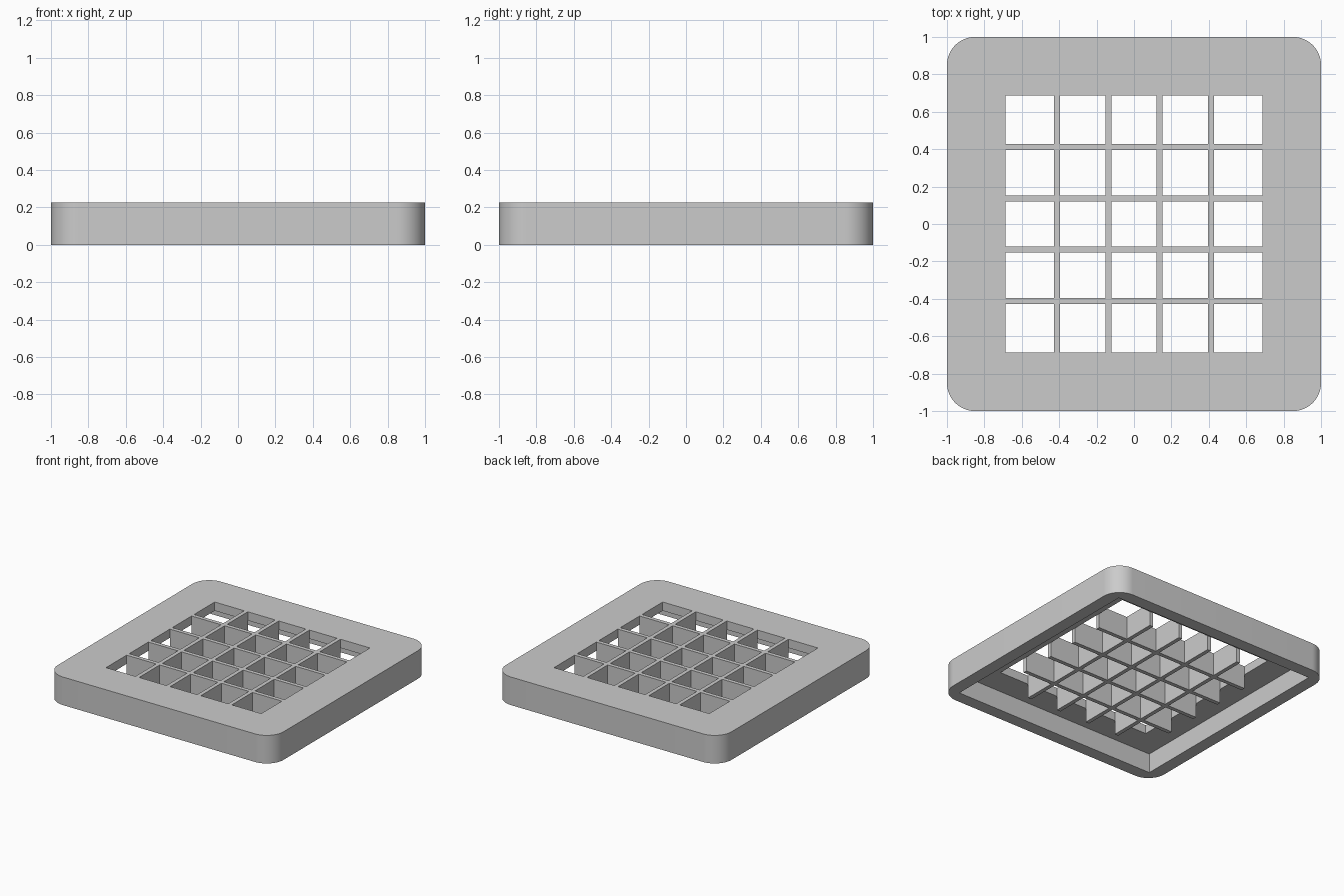
import bpy
import bmesh
import math

default = bpy.data.objects.get("Cube")
if default:
    bpy.data.objects.remove(default, do_unlink=True)

HEIGHT = 0.225
CEILING = 0.155      # underside of the top plate
OPENING = 0.688      # half width of the square opening
CAVITY = 0.9         # half width of the hollow underneath
CORNER = 0.15
BAR_BOTTOM = 0.04
BAR_WIDTH = 0.032
BAR_OFFSETS = (-0.411, -0.136, 0.136, 0.411)

grey = bpy.data.materials.new("plain grey")
grey.use_nodes = True
colour = (0.6, 0.6, 0.6, 1)
grey.diffuse_color = colour
grey.node_tree.nodes["Principled BSDF"].inputs["Base Color"].default_value = colour


def make_object(name, bm):
    mesh = bpy.data.meshes.new(name)
    bm.to_mesh(mesh)
    bm.free()
    mesh.materials.append(grey)
    obj = bpy.data.objects.new(name, mesh)
    bpy.context.collection.objects.link(obj)
    return obj


def box(name, half_x, half_y, low, high, radius=0):
    """Box centred on the z axis, with optional rounded upright edges."""
    bm = bmesh.new()
    bmesh.ops.create_cube(bm, size=2)
    for v in bm.verts:
        v.co.x *= half_x
        v.co.y *= half_y
        v.co.z = high if v.co.z > 0 else low
    if radius:
        upright = [e for e in bm.edges
                   if abs(e.verts[0].co.z - e.verts[1].co.z) > 0.01]
        bmesh.ops.bevel(bm, geom=upright, offset=radius, segments=16,
                        profile=0.5, affect='EDGES')
    return make_object(name, bm)


def select_only(obj):
    bpy.ops.object.select_all(action='DESELECT')
    obj.select_set(True)
    bpy.context.view_layer.objects.active = obj


def cut(target, cutter):
    cutter.hide_render = True
    mod = target.modifiers.new("cut", 'BOOLEAN')
    mod.operation = 'DIFFERENCE'
    mod.solver = 'EXACT'
    mod.object = cutter
    select_only(target)
    bpy.ops.object.modifier_apply(modifier=mod.name)
    bpy.data.objects.remove(cutter, do_unlink=True)


# Rounded frame, hollow underneath, with a square opening in the top
frame = box("frame", 1, 1, 0, HEIGHT, CORNER)
cut(frame, box("cavity_cutter", CAVITY, CAVITY, -0.1, CEILING))
cut(frame, box("opening_cutter", OPENING, OPENING, 0.1, HEIGHT + 0.1))
select_only(frame)
bpy.ops.object.shade_smooth_by_angle(angle=math.radians(30))

# Crossing bars that hang down through the opening
for i, offset in enumerate(BAR_OFFSETS, 1):
    lengthwise = box(f"lengthwise_bar_{i}", BAR_WIDTH / 2, OPENING, BAR_BOTTOM, HEIGHT)
    lengthwise.location.x = offset
    crosswise = box(f"crosswise_bar_{i}", OPENING, BAR_WIDTH / 2, BAR_BOTTOM, HEIGHT)
    crosswise.location.y = offset
